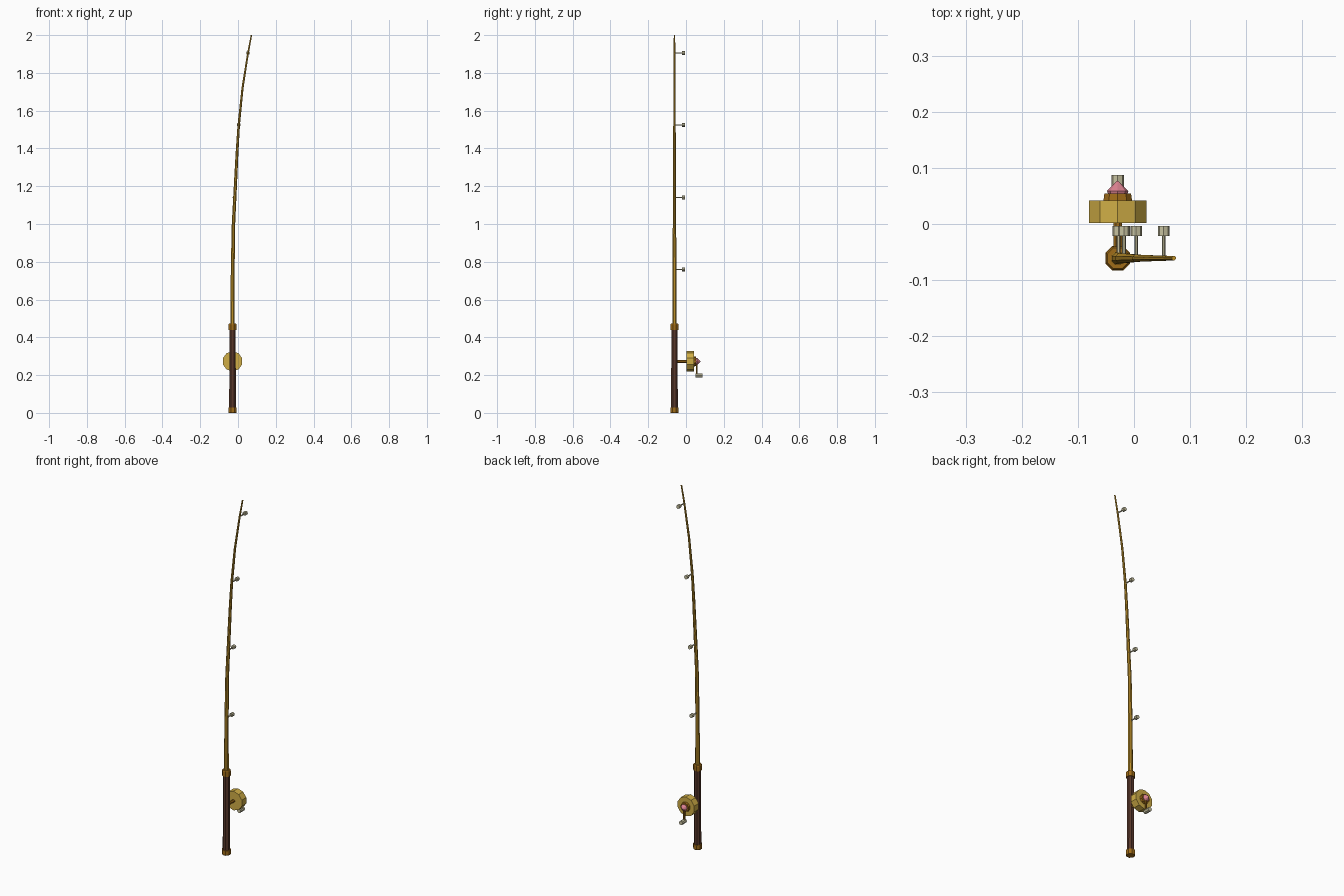
import bpy, math
from mathutils import Vector

if "Cube" in bpy.data.objects:
    bpy.data.objects.remove(bpy.data.objects["Cube"])


def mat(name, srgb):
    m = bpy.data.materials.new(name)
    lin = [((c / 255 + 0.055) / 1.055) ** 2.4 for c in srgb]
    m.diffuse_color = (*lin, 1)
    m.use_nodes = True
    m.node_tree.nodes["Principled BSDF"].inputs["Base Color"].default_value = m.diffuse_color
    return m


GOLD = mat("pale gold", (208, 174, 70))
ROD = mat("rod gold", (190, 145, 42))
BRONZE = mat("bronze", (160, 108, 24))
WOOD = mat("dark wood", (88, 55, 42))
PINK = mat("pink", (220, 130, 145))
BONE = mat("bone", (200, 194, 160))


def tube(name, path, sides, material, turn=0.0):
    """Sweep a ring along (point, radius) pairs; the ends are capped."""
    pts = [Vector(p) for p, r in path]
    axis = (pts[-1] - pts[0]).normalized()
    u = Vector((1, 0, 0)) if abs(axis.x) < 0.9 else Vector((0, 1, 0))
    u = (u - axis * u.dot(axis)).normalized()
    v = axis.cross(u)
    verts, faces = [], []
    for p, (_, r) in zip(pts, path):
        for k in range(sides):
            a = math.tau * (k + turn) / sides
            verts.append(p + r * (u * math.cos(a) + v * math.sin(a)))
    for i in range(len(pts) - 1):
        for k in range(sides):
            n = (k + 1) % sides
            b = i * sides
            faces.append((b + k, b + n, b + sides + n, b + sides + k))
    faces.append(tuple(reversed(range(sides))))
    faces.append(tuple(range(len(verts) - sides, len(verts))))
    me = bpy.data.meshes.new(name)
    me.from_pydata(verts, [], faces)
    me.materials.append(material)
    ob = bpy.data.objects.new(name, me)
    bpy.context.collection.objects.link(ob)
    return ob


X, Y, ZR = -0.029, -0.061, 0.273


def up(name, profile, material, sides=8):
    return tube(name, [((X, Y, z), r) for z, r in profile], sides, material, 0.5)


def out(name, profile, material, sides, z=ZR, turn=0.0):
    return tube(name, [((X, y, z), r) for y, r in profile], sides, material, turn)


# Handle with end cap and collar
up("end_cap", [(0, 0.022), (0.006, 0.024), (0.028, 0.024)], BRONZE)
up("grip", [(0.02, 0.019), (0.45, 0.018)], WOOD)
up("collar", [(0.44, 0.023), (0.468, 0.023), (0.472, 0.02)], BRONZE)

# Curved tapering rod
curve = [(0.46, -0.029, 0.0125), (0.76, -0.028, 0.011), (1.0, -0.024, 0.0098),
         (1.2, -0.014, 0.009), (1.38, -0.005, 0.008), (1.525, 0.004, 0.007),
         (1.72, 0.024, 0.006), (1.905, 0.053, 0.005), (2.0, 0.071, 0.004)]
tube("rod", [((x, Y, z), r) for z, x, r in curve], 8, ROD, 0.5)

# Line guides: thin post and bead
for i, (z, x) in enumerate([(0.76, -0.028), (1.14, -0.018), (1.525, 0.004), (1.905, 0.053)]):
    tube(f"guide_post_{i}", [((x, Y, z), 0.0035), ((x, -0.018, z), 0.0035)], 6, BONE)
    tube(f"guide_bead_{i}", [((x, -0.021, z), 0.0105), ((x, -0.004, z), 0.0105)], 8, BONE)

# Reel: stem, drum, hub and cone nut
out("reel_stem", [(Y, 0.0085), (0.004, 0.0085)], BRONZE, 8, turn=0.5)
out("reel_drum", [(0.002, 0.0535), (0.042, 0.0535)], GOLD, 10, turn=0.5)
out("reel_hub", [(0.04, 0.027), (0.054, 0.025)], BRONZE, 10, turn=0.5)
out("reel_nut", [(0.053, 0.017), (0.059, 0.019), (0.077, 0.001)], PINK, 8)

# Crank arm and knob
tube("crank_arm", [((X, 0.057, 0.275), 0.006), ((X, 0.057, 0.195), 0.006)], 6, BRONZE)
out("crank_knob", [(0.049, 0.0115), (0.087, 0.0115)], BONE, 8, z=0.198)
